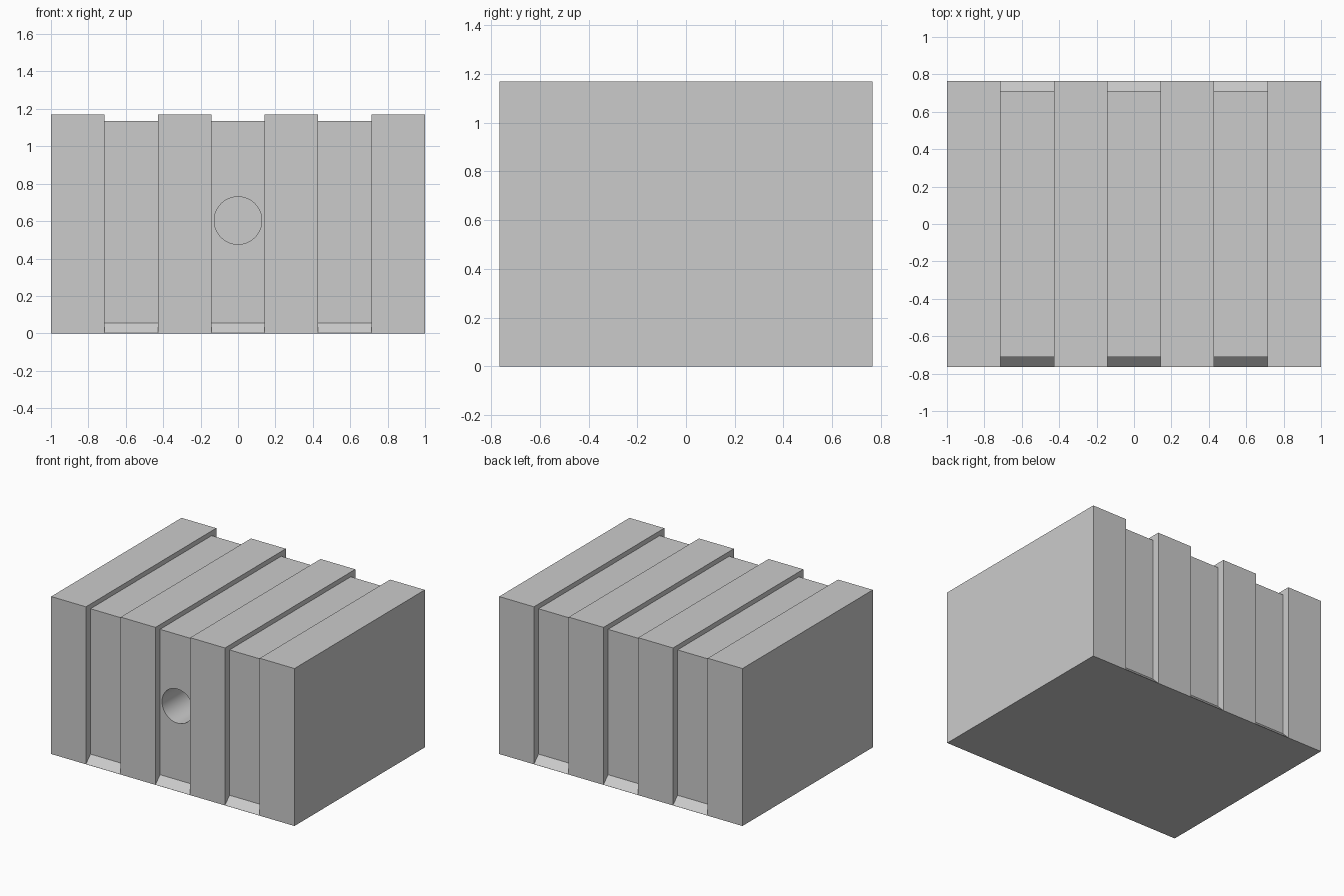
import bpy, bmesh, math

if "Cube" in bpy.data.objects:
    bpy.data.objects.remove(bpy.data.objects["Cube"])

W, D, H = 1.0, 0.765, 1.17      # half width, half depth, height
STRIP = 2 * W / 7               # seven alternating ribs and grooves
GY, GZ = 0.711, 1.135           # groove floor on front/back and on top


def make_object(name, bm):
    bmesh.ops.recalc_face_normals(bm, faces=bm.faces)
    mesh = bpy.data.meshes.new(name)
    bm.to_mesh(mesh)
    bm.free()
    obj = bpy.data.objects.new(name, mesh)
    bpy.context.collection.objects.link(obj)
    return obj


def add_prism(bm, profile, x0, x1):
    """Extrude a (y, z) profile from x0 to x1."""
    face = bm.faces.new([bm.verts.new((x0, y, z)) for y, z in profile])
    new = bmesh.ops.extrude_face_region(bm, geom=[face])["geom"]
    bmesh.ops.translate(bm, vec=(x1 - x0, 0, 0),
                        verts=[v for v in new if isinstance(v, bmesh.types.BMVert)])


def cut(target, cutter):
    cutter.hide_render = True
    mod = target.modifiers.new("cut", 'BOOLEAN')
    mod.operation, mod.solver, mod.object = 'DIFFERENCE', 'EXACT', cutter
    bpy.context.view_layer.objects.active = target
    bpy.ops.object.modifier_apply(modifier=mod.name)
    bpy.data.objects.remove(cutter)


# Solid block
bm = bmesh.new()
add_prism(bm, [(-D, 0), (D, 0), (D, H), (-D, H)], -W, W)
block = make_object("ribbed_block", bm)

# Grooves running up the front, over the top and down the back, sloped at the foot
half = [(1.0, 1.4), (1.0, 0.001), (D, 0.001), (GY, 0.055), (GY, GZ)]
arch = half + [(-y, z) for y, z in reversed(half)]
bm = bmesh.new()
for i in (1, 3, 5):
    add_prism(bm, arch, -W + i * STRIP, -W + (i + 1) * STRIP)
cut(block, make_object("groove_cutter", bm))

# Round blind hole in the middle front groove
bpy.ops.mesh.primitive_cylinder_add(vertices=64, radius=0.127, depth=1.0,
                                    location=(0, -0.5, 0.603),
                                    rotation=(math.pi / 2, 0, 0))
cut(block, bpy.context.object)

# Smooth hole wall, crisp edges elsewhere
bpy.ops.object.select_all(action='DESELECT')
block.select_set(True)
bpy.context.view_layer.objects.active = block
bpy.ops.object.shade_smooth_by_angle(angle=math.radians(30))
